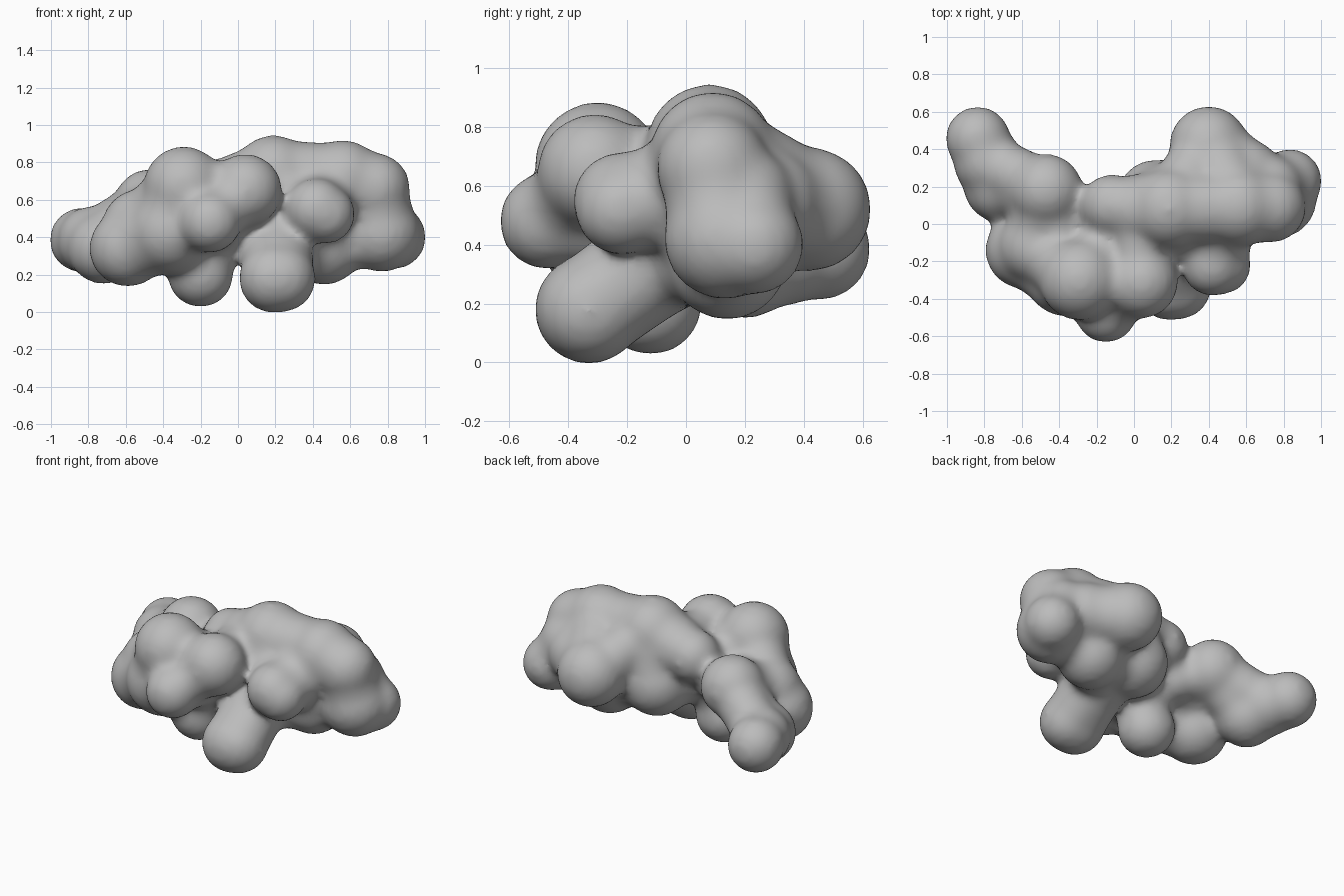
import bpy, bmesh
from mathutils import Vector, Matrix

if "Cube" in bpy.data.objects:
    bpy.data.objects.remove(bpy.data.objects["Cube"])

# Rounded lobes of the blob: x, y, z, radius
LOBES = {
    "ridge_mid": (0.19, 0.08, 0.73, 0.21), "ridge_right": (0.56, 0.09, 0.71, 0.205),
    "ridge_left": (0.02, 0.08, 0.67, 0.18),
    "ridge_end": (0.73, 0.09, 0.66, 0.185), "end_low": (0.77, 0.13, 0.42, 0.20),
    "end_tip": (0.835, 0.23, 0.40, 0.165), "end_back": (0.73, 0.19, 0.56, 0.17),
    "back_lobe": (0.40, 0.42, 0.52, 0.205), "back_web": (0.60, 0.27, 0.54, 0.18),
    "belly_right": (0.46, 0.14, 0.35, 0.20), "belly_mid": (0.12, 0.13, 0.43, 0.21),
    "neck": (-0.12, 0.10, 0.65, 0.16), "leg_foot": (0.19, -0.33, 0.18, 0.18),
    "leg_side": (0.235, -0.33, 0.18, 0.175), "leg_top": (0.21, -0.08, 0.36, 0.19),
    "knob": (0.42, -0.22, 0.55, 0.16), "knob_side": (0.47, -0.22, 0.52, 0.15),
    "knob_root": (0.45, -0.02, 0.58, 0.19), "knob_web": (0.28, -0.03, 0.56, 0.18),
    "crown": (-0.29, -0.30, 0.67, 0.21), "crown_right": (0.04, -0.31, 0.65, 0.19),
    "nose": (-0.15, -0.47, 0.48, 0.16), "front_left": (-0.36, -0.27, 0.43, 0.22),
    "shoulder": (-0.59, -0.14, 0.34, 0.20), "shoulder_top": (-0.53, -0.12, 0.46, 0.19),
    "foot_left": (-0.20, -0.12, 0.20, 0.17),
    "core": (-0.12, -0.12, 0.50, 0.22), "hump": (-0.47, 0.18, 0.57, 0.19),
    "groove": (-0.28, 0.04, 0.50, 0.14),
    "arm_bend": (-0.72, 0.20, 0.34, 0.185), "arm_mid": (-0.78, 0.33, 0.38, 0.18),
    "arm_tip": (-0.835, 0.455, 0.385, 0.168),
}
# Bridges between lobes, with the waist as a share of each lobe's radius
LINKS = [
    ("ridge_mid", "ridge_right", .92), ("ridge_right", "ridge_end", 1),
    ("ridge_end", "end_low", .95), ("end_low", "end_tip", 1),
    ("end_back", "end_tip", .97), ("end_back", "back_web", .9),
    ("back_web", "back_lobe", .95), ("back_web", "ridge_right", .95),
    ("ridge_right", "back_lobe", .9), ("ridge_mid", "back_lobe", .8),
    ("ridge_right", "belly_right", 1), ("belly_right", "end_low", .8),
    ("belly_right", "back_lobe", .7), ("belly_right", "belly_mid", .8),
    ("ridge_mid", "belly_mid", 1), ("ridge_mid", "ridge_left", 1),
    ("ridge_left", "neck", .95), ("ridge_left", "crown_right", .8),
    ("neck", "core", .9), ("belly_mid", "core", .85), ("leg_foot", "leg_top", 1),
    ("leg_side", "leg_top", 1),
    ("leg_top", "belly_mid", .9), ("leg_top", "belly_right", .85),
    ("knob", "knob_root", .97), ("knob_side", "knob_root", .97),
    ("knob", "knob_web", .8), ("knob_root", "ridge_right", .95),
    ("knob_root", "belly_right", .9), ("knob_web", "ridge_mid", .95),
    ("knob_web", "leg_top", .9), ("crown_right", "core", .9),
    ("crown", "core", .9), ("crown", "crown_right", .75),
    ("crown", "front_left", .95), ("crown", "shoulder_top", .85),
    ("nose", "crown_right", .85), ("nose", "core", .9), ("nose", "front_left", .8),
    ("front_left", "shoulder", .95), ("front_left", "shoulder_top", .95),
    ("shoulder", "shoulder_top", 1),
    ("front_left", "core", .9), ("foot_left", "core", .9),
    ("foot_left", "front_left", .75), ("hump", "shoulder_top", .85),
    ("hump", "front_left", .8), ("hump", "arm_bend", .9),
    ("arm_bend", "arm_mid", 1), ("arm_mid", "arm_tip", 1),
    ("hump", "arm_mid", .85), ("groove", "hump", .9), ("groove", "core", .9),
]


def add_lobe(bm, centre, radius):
    bmesh.ops.create_icosphere(bm, subdivisions=3, radius=radius,
                               matrix=Matrix.Translation(centre))


def add_bridge(bm, a, b, waist):
    pa, pb = Vector(a[:3]), Vector(b[:3])
    d = pb - pa
    turn = d.to_track_quat('Z', 'Y').to_matrix().to_4x4()
    bmesh.ops.create_cone(bm, cap_ends=True, segments=24, radius1=a[3] * waist,
                          radius2=b[3] * waist, depth=d.length,
                          matrix=Matrix.Translation((pa + pb) / 2) @ turn)


bm = bmesh.new()
for x, y, z, r in LOBES.values():
    add_lobe(bm, (x, y, z), r + 0.009)
for a, b, waist in LINKS:
    add_bridge(bm, LOBES[a], LOBES[b], waist)
mesh = bpy.data.meshes.new("lobed_body")
bm.to_mesh(mesh)
bm.free()
body = bpy.data.objects.new("lobed_body", mesh)
bpy.context.collection.objects.link(body)

# Fuse the lobes into one skin and soften the creases
remesh = body.modifiers.new("fuse", 'REMESH')
remesh.mode = 'VOXEL'
remesh.voxel_size = 0.022
remesh.use_smooth_shade = True
soften = body.modifiers.new("soften", 'SMOOTH')
soften.factor = 0.5
soften.iterations = 22

# One plain grey skin
grey = bpy.data.materials.new("grey")
grey.diffuse_color = (0.5, 0.5, 0.5, 1)
grey.use_nodes = True
grey.node_tree.nodes["Principled BSDF"].inputs["Base Color"].default_value = grey.diffuse_color
mesh.materials.append(grey)
mesh.shade_smooth()
